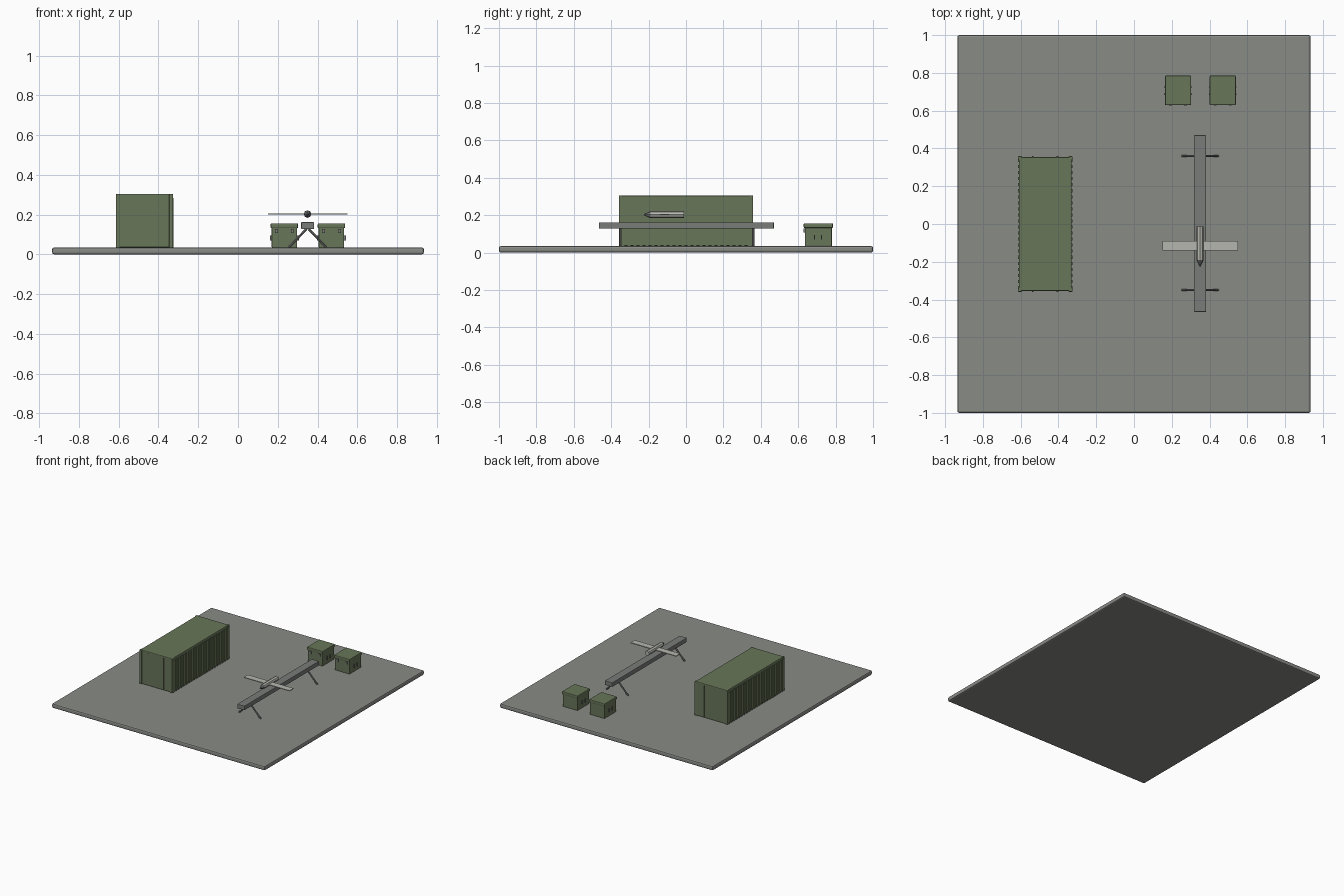
import bpy, math
from mathutils import Vector

cube = bpy.data.objects.get("Cube")
if cube:
    bpy.data.objects.remove(cube)


def material(name, r, g, b):
    m = bpy.data.materials.new(name)
    m.use_nodes = True
    m.diffuse_color = (r, g, b, 1)
    m.node_tree.nodes["Principled BSDF"].inputs["Base Color"].default_value = (r, g, b, 1)
    return m


CONCRETE = material("concrete grey", 0.25, 0.26, 0.24)
GREEN = material("olive green", 0.14, 0.18, 0.10)
STEEL = material("steel grey", 0.19, 0.20, 0.19)
PALE = material("pale grey", 0.47, 0.47, 0.43)


def finish(name, mat, bevel=0):
    ob = bpy.context.object
    ob.name = name
    ob.data.materials.append(mat)
    if bevel:
        mod = ob.modifiers.new("Bevel", "BEVEL")
        mod.width = bevel
        mod.segments = 2
    return ob


def box(name, lo, hi, mat, bevel=0):
    lo, hi = Vector(lo), Vector(hi)
    bpy.ops.mesh.primitive_cube_add(size=1, location=(lo + hi) / 2)
    bpy.context.object.scale = hi - lo
    bpy.ops.object.transform_apply(location=False, rotation=False, scale=True)
    return finish(name, mat, bevel)


def rod(name, a, b, r1, mat, r2=None, sides=8):
    a, b = Vector(a), Vector(b)
    bpy.ops.mesh.primitive_cone_add(vertices=sides, radius1=r1, radius2=r1 if r2 is None else r2,
                                    depth=(b - a).length, location=(a + b) / 2)
    bpy.context.object.rotation_euler = (b - a).to_track_quat("Z", "Y").to_euler()
    return finish(name, mat)


# Ground slab
TOP = 0.035
box("ground_slab", (-0.935, -1, 0), (0.935, 1, TOP), CONCRETE, 0.01)

# Shipping container with ribbed long sides and door bars at the ends
CX, HALF_X, HALF_Y, ROOF = -0.47, 0.14, 0.355, 0.305
box("container_body", (CX - HALF_X, -HALF_Y, TOP), (CX + HALF_X, HALF_Y, ROOF), GREEN, 0.006)
for side in (-1, 1):
    x = CX + side * HALF_X
    for i in range(22):
        y = -0.336 + i * 0.032
        box("container_rib", (x - 0.005, y - 0.008, TOP), (x + 0.005, y + 0.008, ROOF - 0.02), GREEN)
    for offset in (-0.065, 0.065):
        y = side * HALF_Y
        box("container_door_bar", (CX + offset - 0.004, y - 0.004, TOP + 0.005),
            (CX + offset + 0.004, y + 0.004, ROOF - 0.015), GREEN)
    # Corner castings on the roof and the floor
    for end in (-1, 1):
        cx, cy = CX + side * (HALF_X - 0.006), end * (HALF_Y - 0.006)
        box("container_corner_post", (cx - 0.01, cy - 0.01, TOP), (cx + 0.01, cy + 0.01, ROOF), GREEN, 0.003)

# Launch rail on splayed legs
RX = 0.35
box("launch_rail", (RX - 0.032, -0.465, 0.128), (RX + 0.032, 0.47, 0.162), STEEL, 0.003)
for y in (-0.35, 0.36):
    for side in (-1, 1):
        rod("rail_leg", (RX + side * 0.005, y, 0.128), (RX + side * 0.095, y, TOP), 0.006, STEEL)

# Aircraft above the rail
DY, DZ = -0.115, 0.203
rod("aircraft_body", (RX, -0.19, DZ), (RX, -0.012, DZ), 0.019, PALE)
rod("aircraft_nose", (RX, -0.19, DZ), (RX, -0.225, DZ), 0.019, STEEL, 0.003)
box("aircraft_wing", (RX - 0.2, DY - 0.025, DZ - 0.003), (RX + 0.2, DY + 0.025, DZ + 0.003), PALE)

# Equipment crates with lids, latches and side handles
for x in (0.233, 0.47):
    box("crate_body", (x - 0.064, 0.635, TOP), (x + 0.064, 0.78, 0.14), GREEN, 0.003)
    box("crate_lid", (x - 0.069, 0.629, 0.132), (x + 0.069, 0.786, 0.156), GREEN, 0.005)
    for side in (-1, 1):
        lx = x + side * 0.04
        box("crate_latch", (lx - 0.007, 0.627, 0.108), (lx + 0.007, 0.637, 0.128), STEEL)
        hx = x + side * 0.064
        for y in (0.687, 0.725):
            box("handle_mount", (hx - 0.009, y - 0.003, 0.07), (hx + 0.009, y + 0.003, 0.095), STEEL)
